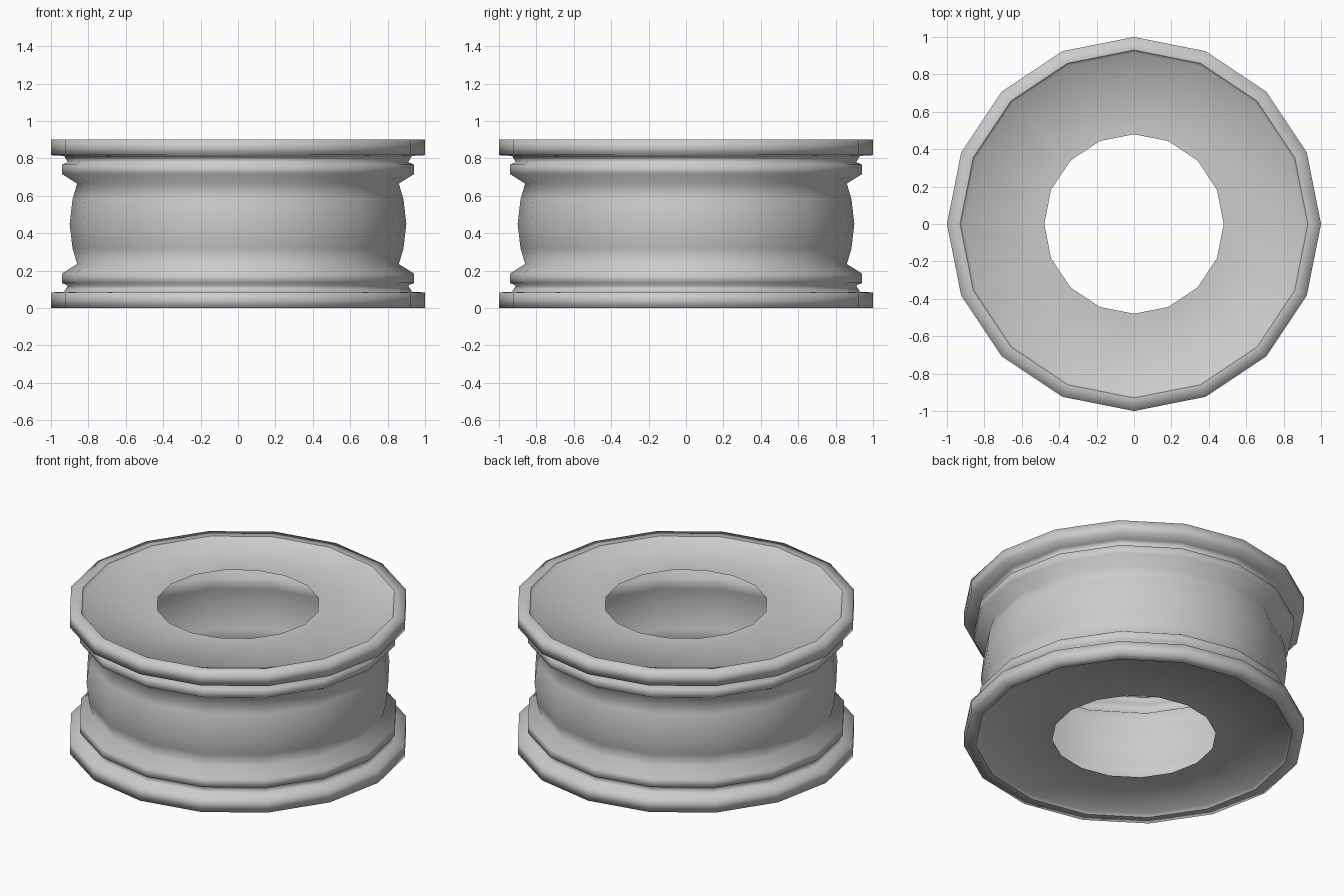
import bpy, math

if "Cube" in bpy.data.objects:
    bpy.data.objects.remove(bpy.data.objects["Cube"])

SIDES = 16
H = 0.9


def lathe(name, profile):
    """Revolve an open (radius, z) profile, listed bottom-outside-up, about z."""
    verts, faces = [], []
    for r, z in profile:
        for i in range(SIDES):
            a = 2 * math.pi * i / SIDES
            verts.append((r * math.cos(a), r * math.sin(a), z))
    for k in range(len(profile) - 1):
        for i in range(SIDES):
            j = (i + 1) % SIDES
            b, t = k * SIDES, (k + 1) * SIDES
            faces.append((b + i, b + j, t + j, t + i))
    mesh = bpy.data.meshes.new(name)
    mesh.from_pydata(verts, [], faces)
    mesh.shade_smooth()
    obj = bpy.data.objects.new(name, mesh)
    bpy.context.collection.objects.link(obj)
    return obj


def mirrored(points):
    return [(r, H - z) for r, z in reversed(points)]


# Outer drum: lip, flange, groove, raised ring, then bulging band
half = [(0.93, 0.0), (1.0, 0.0), (1.0, 0.083), (0.93, 0.087), (0.91, 0.12),
        (0.94, 0.133), (0.94, 0.185), (0.86, 0.235), (0.885, 0.32)]
lathe("drum_shell", half + [(0.9, 0.45)] + mirrored(half))

# Slightly recessed end discs with an open centre
disc = [(0.48, 0.013), (0.915, 0.018), (0.93, 0.0)]
lathe("lower_disc", disc)
lathe("upper_disc", mirrored(disc))
